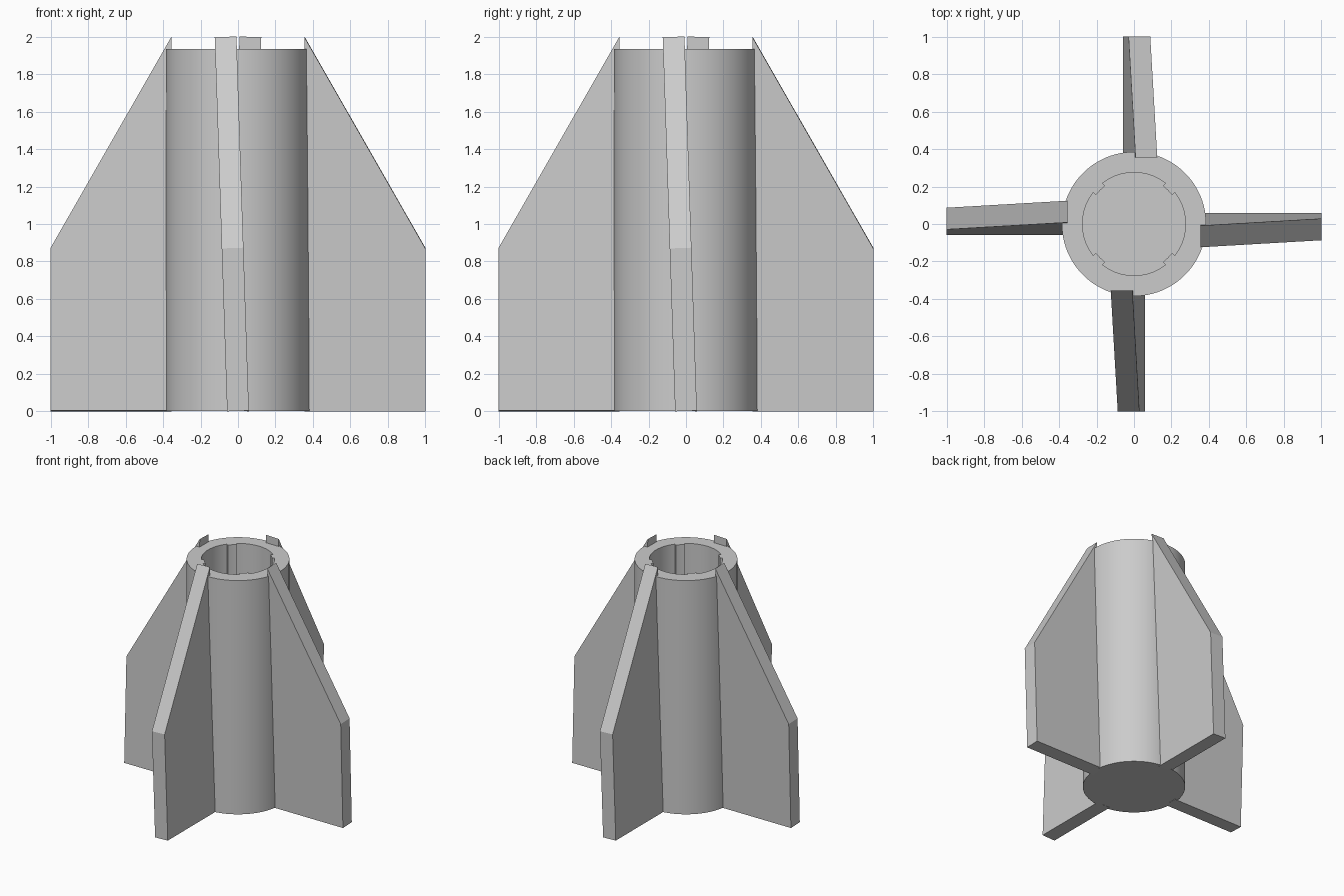
import bpy
import bmesh
from math import cos, sin, pi, radians
from mathutils import Matrix

cube = bpy.data.objects.get("Cube")
if cube:
    bpy.data.objects.remove(cube, do_unlink=True)

OUTER, BORE, LUG = 0.385, 0.275, 0.255   # radii
BASE, FLOOR, TOP = 0.003, 0.10, 1.935    # heights
SEGMENTS = 96
FIN_THICKNESS = 0.116
FIN_CANT = radians(-1.9)

grey = bpy.data.materials.new("plain_grey")
grey.use_nodes = True
colour = (0.6, 0.6, 0.6, 1)
grey.diffuse_color = colour
grey.node_tree.nodes["Principled BSDF"].inputs["Base Color"].default_value = colour


def finish(bm, name):
    bmesh.ops.remove_doubles(bm, verts=bm.verts, dist=1e-5)
    bmesh.ops.recalc_face_normals(bm, faces=bm.faces)
    mesh = bpy.data.meshes.new(name)
    bm.to_mesh(mesh)
    bm.free()
    mesh.materials.append(grey)
    obj = bpy.data.objects.new(name, mesh)
    bpy.context.collection.objects.link(obj)
    return obj


# Body tube: closed base, blind bore with four small diagonal lugs
stations = []
for i in range(SEGMENTS):
    angle, step = 2 * pi * i / SEGMENTS, i % (SEGMENTS // 4)
    if step == 10:
        radii = [BORE, LUG]
    elif step == 14:
        radii = [LUG, BORE]
    else:
        radii = [LUG if 10 < step < 14 else BORE]
    stations += [(angle, r) for r in radii]

bm = bmesh.new()
columns = []
for angle, inner in stations:
    section = [(OUTER, BASE), (OUTER, TOP), (inner, TOP), (inner, FLOOR)]
    columns.append([bm.verts.new((r * cos(angle), r * sin(angle), z)) for r, z in section])
for k, a in enumerate(columns):
    b = columns[(k + 1) % len(columns)]
    for j in range(3):
        bm.faces.new((a[j], b[j], b[j + 1], a[j + 1]))
bmesh.ops.remove_doubles(bm, verts=bm.verts, dist=1e-5)
# Base disc and bore floor
bmesh.ops.holes_fill(bm, edges=[e for e in bm.edges if e.is_boundary], sides=0)
body = finish(bm, "body_tube")
bpy.context.view_layer.objects.active = body
body.select_set(True)
bpy.ops.object.shade_smooth_by_angle(angle=radians(30))
body.select_set(False)

# Four canted fins, each a slab leaning about its own radial axis
FIN_PROFILE = [(0.355, 0), (1, 0), (1, 0.87), (0.355, 1.998)]
for n, side in enumerate(("left", "back", "right", "front")):
    bm = bmesh.new()
    face = bm.faces.new([bm.verts.new((r, -FIN_THICKNESS / 2, z)) for r, z in FIN_PROFILE])
    slab = bmesh.ops.extrude_face_region(bm, geom=[face])["geom"]
    bmesh.ops.translate(bm, vec=(0, FIN_THICKNESS, 0),
                        verts=[v for v in slab if isinstance(v, bmesh.types.BMVert)])
    place = (Matrix.Rotation(n * pi / 2, 4, "Z")
             @ Matrix.Translation((0, 0, 0.002))
             @ Matrix.Rotation(-FIN_CANT, 4, "X"))
    bmesh.ops.transform(bm, matrix=place, verts=bm.verts)
    finish(bm, side + "_fin")
